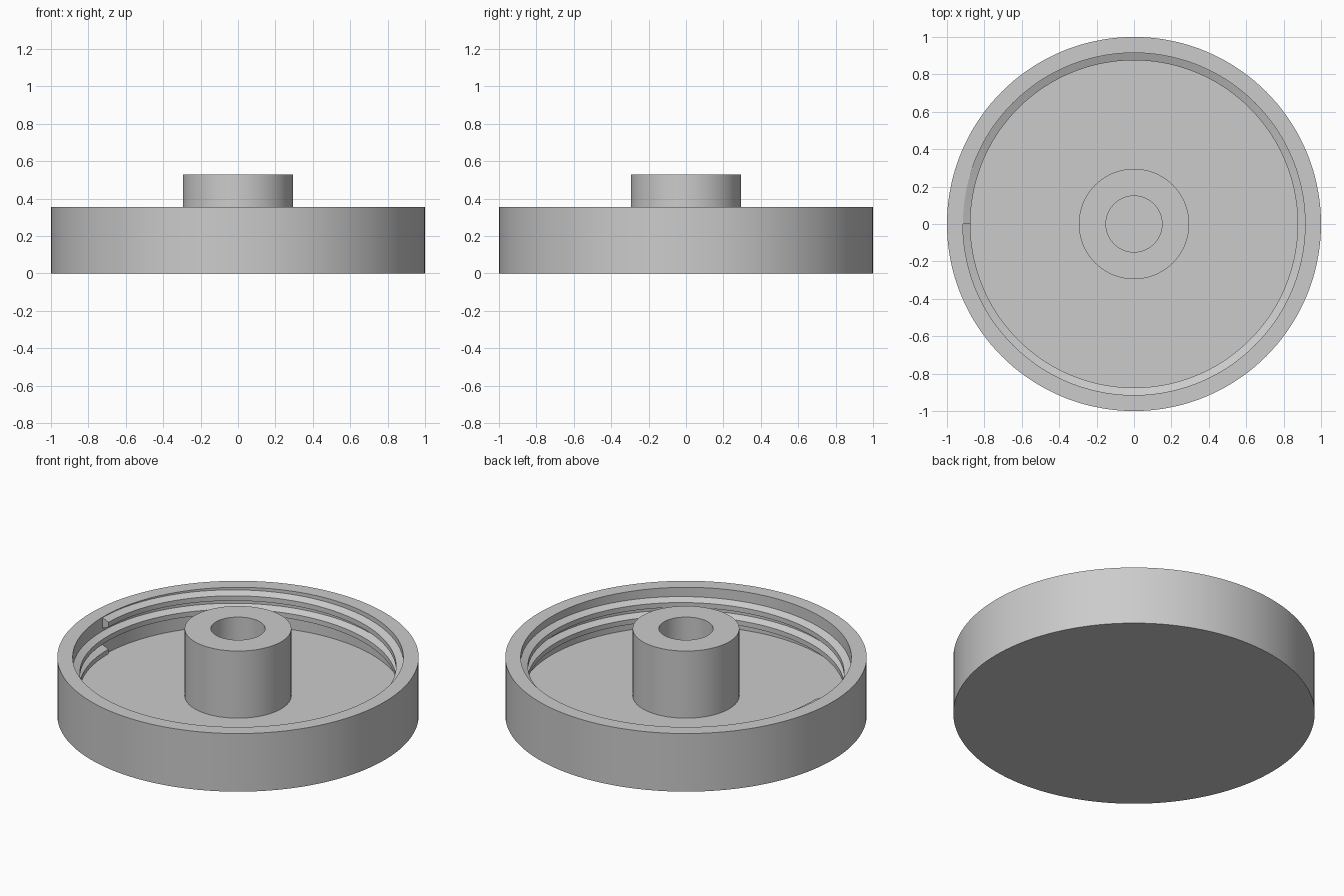
import bpy
import bmesh
import math

cube = bpy.data.objects.get("Cube")
if cube:
    bpy.data.objects.remove(cube, do_unlink=True)

SEGMENTS = 144
FLOOR_Z, RIM_Z, HUB_Z = 0.12, 0.355, 0.53
WALL_R, CREST_R = 0.915, 0.875

grey = bpy.data.materials.new("plain grey")
grey.use_nodes = True
colour = (0.6, 0.6, 0.6, 1)
grey.diffuse_color = colour
grey.node_tree.nodes["Principled BSDF"].inputs["Base Color"].default_value = colour


def finish(name, bm):
    """Turn a bmesh into a smooth object with sharp edges kept."""
    bmesh.ops.remove_doubles(bm, verts=bm.verts, dist=1e-5)
    bmesh.ops.recalc_face_normals(bm, faces=bm.faces)
    mesh = bpy.data.meshes.new(name)
    bm.to_mesh(mesh)
    bm.free()
    mesh.materials.append(grey)
    obj = bpy.data.objects.new(name, mesh)
    bpy.context.collection.objects.link(obj)
    bpy.ops.object.select_all(action="DESELECT")
    obj.select_set(True)
    bpy.context.view_layer.objects.active = obj
    bpy.ops.object.shade_smooth_by_angle(angle=math.radians(30))
    return obj


def lathe(name, profile, closed):
    """Spin a radius/height profile about the z axis."""
    bm = bmesh.new()
    verts = [bm.verts.new((r, 0, z)) for r, z in profile]
    edges = [bm.edges.new(pair) for pair in zip(verts, verts[1:])]
    if closed:
        edges.append(bm.edges.new((verts[-1], verts[0])))
    bmesh.ops.spin(bm, geom=verts + edges, cent=(0, 0, 0), axis=(0, 0, 1),
                   angle=math.tau, steps=SEGMENTS)
    return finish(name, bm)


def thread(name, turns, z_start, z_end, base, crest):
    """Sweep a trapezoid section along a rising helix inside the wall."""
    bm = bmesh.new()
    root = WALL_R + 0.005
    section = [(root, -base / 2), (CREST_R, -crest / 2),
               (CREST_R, crest / 2), (root, base / 2)]
    steps = turns * SEGMENTS
    previous = None
    for i in range(steps + 1):
        angle = math.pi + math.tau * i / SEGMENTS
        z = z_start + (z_end - z_start) * i / steps
        ring = [bm.verts.new((r * math.cos(angle), r * math.sin(angle), z + dz))
                for r, dz in section]
        if previous:
            for k in range(4):
                n = (k + 1) % 4
                bm.faces.new((previous[k], previous[n], ring[n], ring[k]))
        if i in (0, steps):
            bm.faces.new(ring)
        previous = ring
    return finish(name, bm)


# Shallow cup: base disc, outer wall, rim and inner floor
lathe("cap_body", [(0, 0), (1, 0), (1, RIM_Z), (WALL_R, RIM_Z),
                   (WALL_R, FLOOR_Z), (0, FLOOR_Z)], closed=False)

# Hollow centre post standing on the floor
lathe("centre_hub", [(0.295, FLOOR_Z), (0.295, HUB_Z),
                     (0.15, HUB_Z), (0.15, FLOOR_Z)], closed=True)

# Internal screw thread, two turns from the floor to the rim
thread("inner_thread", 2, FLOOR_Z + 0.035, RIM_Z - 0.036, base=0.07, crest=0.03)
